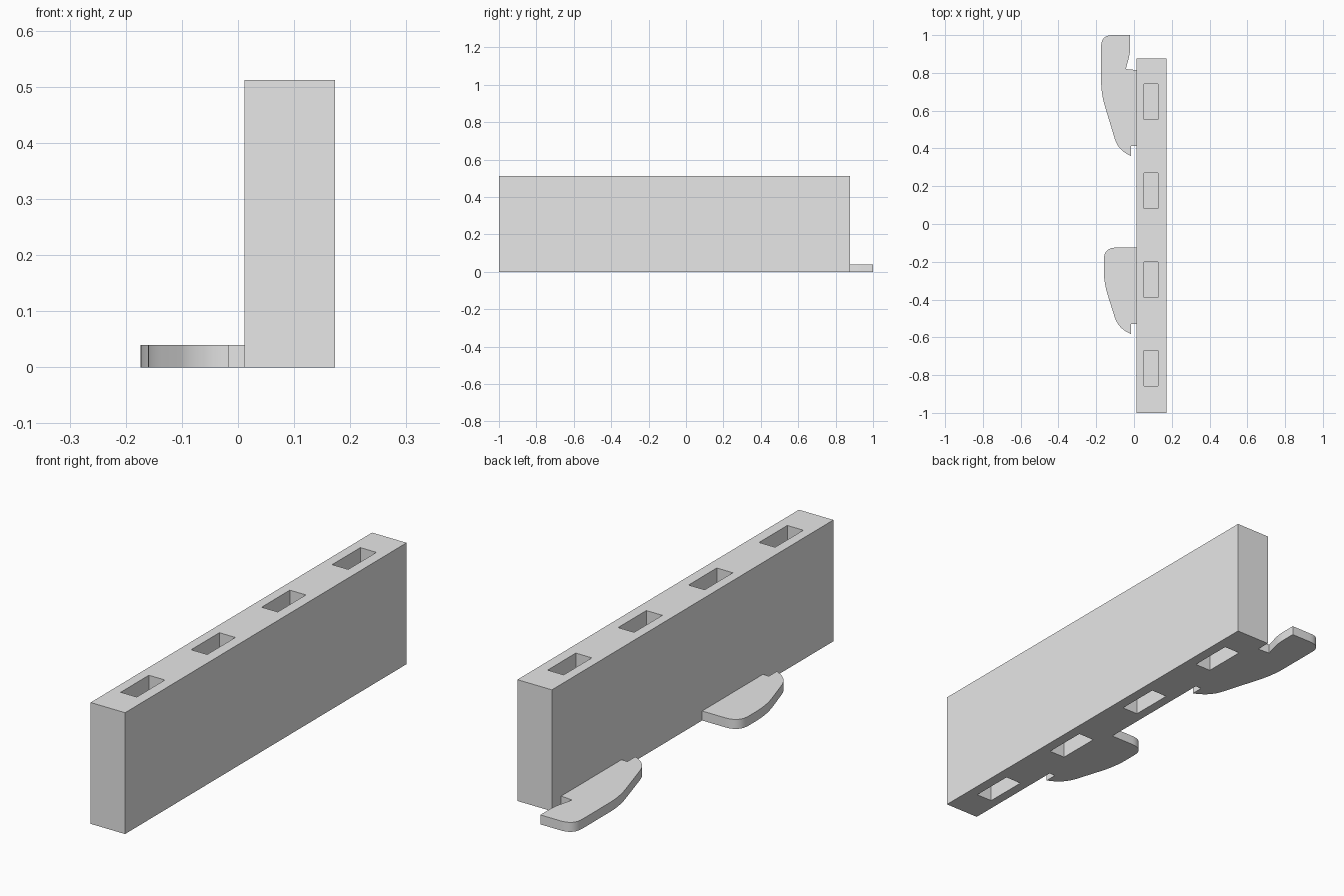
import bpy, bmesh, math
from mathutils import Vector

cube = bpy.data.objects.get("Cube")
if cube:
    bpy.data.objects.remove(cube, do_unlink=True)

GREY = (0.8, 0.8, 0.8, 1)
grey = bpy.data.materials.new("plain grey")
grey.use_nodes = True
grey.diffuse_color = GREY
grey.node_tree.nodes["Principled BSDF"].inputs["Base Color"].default_value = GREY

BLOCK_MIN, BLOCK_MAX = Vector((0.012, -1, 0)), Vector((0.173, 0.877, 0.512))
TAB_HEIGHT = 0.04


def new_object(name, bm):
    bmesh.ops.recalc_face_normals(bm, faces=bm.faces)
    mesh = bpy.data.meshes.new(name)
    bm.to_mesh(mesh)
    bm.free()
    mesh.materials.append(grey)
    obj = bpy.data.objects.new(name, mesh)
    bpy.context.collection.objects.link(obj)
    return obj


def add_box(bm, low, high):
    verts = bmesh.ops.create_cube(bm, size=1)["verts"]
    bmesh.ops.scale(bm, vec=high - low, verts=verts)
    bmesh.ops.translate(bm, vec=(low + high) / 2, verts=verts)


def rounded_outline(corners, steps=8):
    """Round each (x, y, cut) corner with a curve starting 'cut' away from it."""
    points = []
    for i, (x, y, cut) in enumerate(corners):
        here = Vector((x, y))
        if not cut:
            points.append(here)
            continue
        before = Vector(corners[i - 1][:2])
        after = Vector(corners[(i + 1) % len(corners)][:2])
        a = here + (before - here).normalized() * cut
        b = here + (after - here).normalized() * cut
        for s in range(steps + 1):
            t = s / steps
            points.append(a * (1 - t) ** 2 + here * 2 * t * (1 - t) + b * t ** 2)
    return points


def make_tab(name, corners):
    bm = bmesh.new()
    base = bm.faces.new([bm.verts.new((p.x, p.y, 0)) for p in rounded_outline(corners)])
    top = bmesh.ops.extrude_face_region(bm, geom=[base])["geom"]
    bmesh.ops.translate(bm, vec=(0, 0, TAB_HEIGHT),
                        verts=[v for v in top if isinstance(v, bmesh.types.BMVert)])
    tab = new_object(name, bm)
    bpy.ops.object.select_all(action="DESELECT")
    tab.select_set(True)
    bpy.context.view_layer.objects.active = tab
    bpy.ops.object.shade_smooth_by_angle(angle=math.radians(30))


# Tall block
bm = bmesh.new()
add_box(bm, BLOCK_MIN, BLOCK_MAX)
block = new_object("wall_block", bm)

# Four blind slots sunk into both the top and the underside
bm = bmesh.new()
for i in range(4):
    y = -0.764 + i * 0.47
    for z0, z1 in ((-0.1, 0.2), (0.312, 0.612)):
        add_box(bm, Vector((0.053, y - 0.094, z0)), Vector((0.128, y + 0.094, z1)))
cutter = new_object("slot_cutter", bm)
cutter.hide_render = True
mod = block.modifiers.new("slots", "BOOLEAN")
mod.object, mod.operation, mod.solver = cutter, "DIFFERENCE", "EXACT"
bpy.context.view_layer.objects.active = block
bpy.ops.object.modifier_apply(modifier=mod.name)
bpy.data.objects.remove(cutter, do_unlink=True)

# Flat side tabs
root = BLOCK_MIN.x


def lower_edge(y):
    """Small toe and step shared by both tabs."""
    return [(-0.085, y + 0.035, 0.06), (-0.016, y, 0), (-0.016, y + 0.053, 0), (root, y + 0.053, 0)]


make_tab("front_tab", [(root, -0.125, 0), (-0.16, -0.125, 0.065), (-0.16, -0.31, 0.07)]
         + lower_edge(-0.583))
make_tab("rear_hook_tab", [(root, 0.815, 0), (-0.043, 0.82, 0), (-0.02, 0.91, 0.03), (-0.02, 1, 0),
                           (-0.174, 1, 0.06), (-0.174, 0.69, 0.07)] + lower_edge(0.36))
